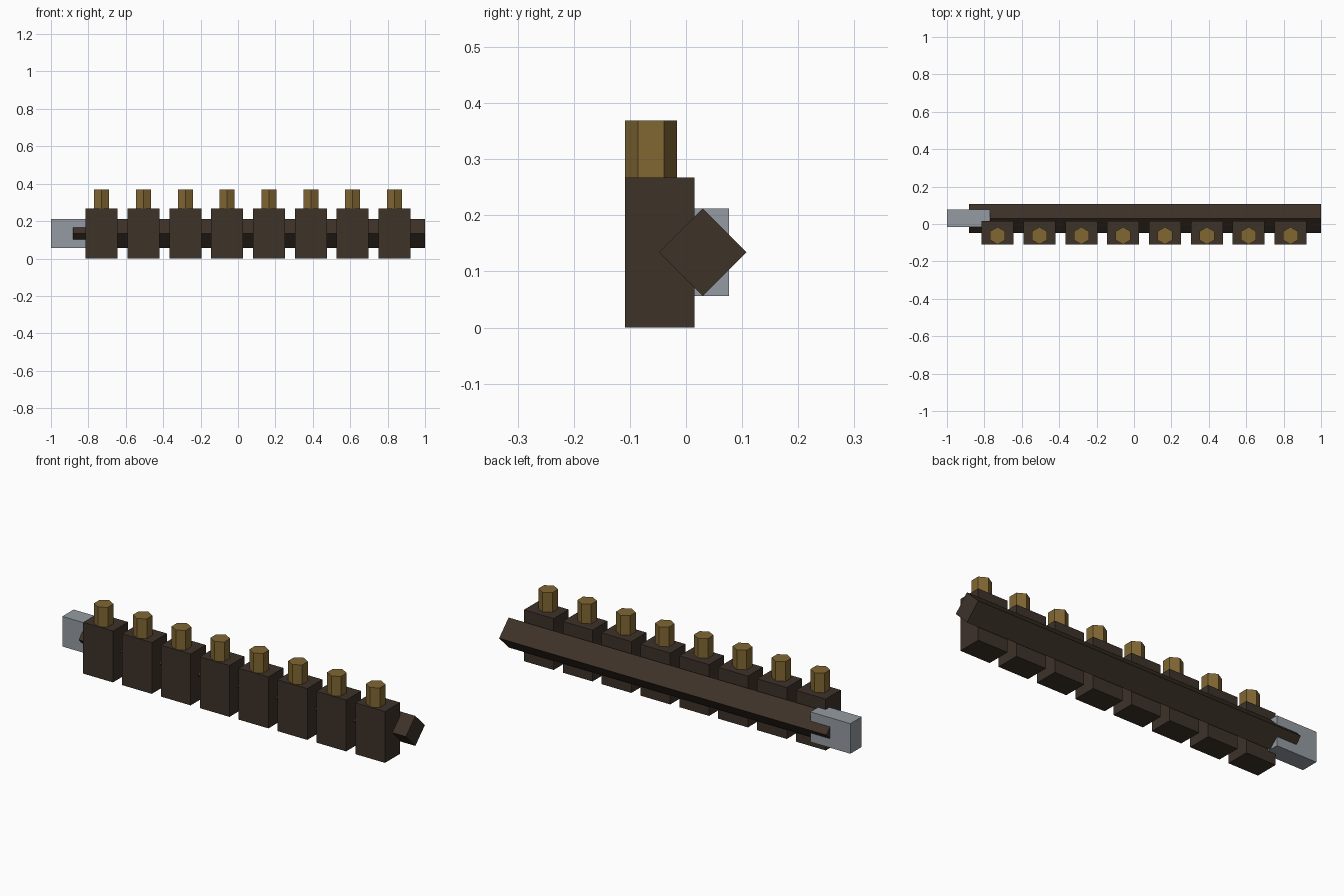
import bpy, math

if "Cube" in bpy.data.objects:
    bpy.data.objects.remove(bpy.data.objects["Cube"])


def material(name, color):
    m = bpy.data.materials.new(name)
    m.diffuse_color = (*color, 1)
    m.use_nodes = True
    m.node_tree.nodes["Principled BSDF"].inputs["Base Color"].default_value = m.diffuse_color
    return m


brown = material("dark_brown", (0.047, 0.032, 0.022))
brass = material("brass", (0.22, 0.135, 0.033))
steel = material("steel", (0.30, 0.33, 0.36))


def box(name, x, y, z, mat, tilt=0):
    # x, y, z are (min, max) ranges; tilt turns the box about its x axis
    c = [(a + b) / 2 for a, b in (x, y, z)]
    bpy.ops.mesh.primitive_cube_add(size=1, location=c, rotation=(tilt, 0, 0))
    ob = bpy.context.object
    ob.name = name
    ob.scale = [b - a for a, b in (x, y, z)]
    ob.data.materials.append(mat)


# Square rail turned on its edge
half = 0.078 / math.sqrt(2)
box("rail", (-0.883, 1.0), (0.03 - half, 0.03 + half),
    (0.134 - half, 0.134 + half), brown, math.radians(45))

# Steel end block around the rail's left end
box("end_block", (-1.0, -0.77), (-0.016, 0.077), (0.056, 0.2125), steel)

# Row of blocks, each with a hexagonal peg on top
for i in range(8):
    x = -0.729 + i * 0.2237
    box(f"block_{i + 1}", (x - 0.0855, x + 0.0855), (-0.109, 0.015), (0, 0.267), brown)
    bpy.ops.mesh.primitive_cylinder_add(vertices=6, radius=0.0465, depth=0.112,
                                        location=(x, -0.0625, 0.313))
    peg = bpy.context.object
    peg.name = f"peg_{i + 1}"
    peg.data.materials.append(brass)
